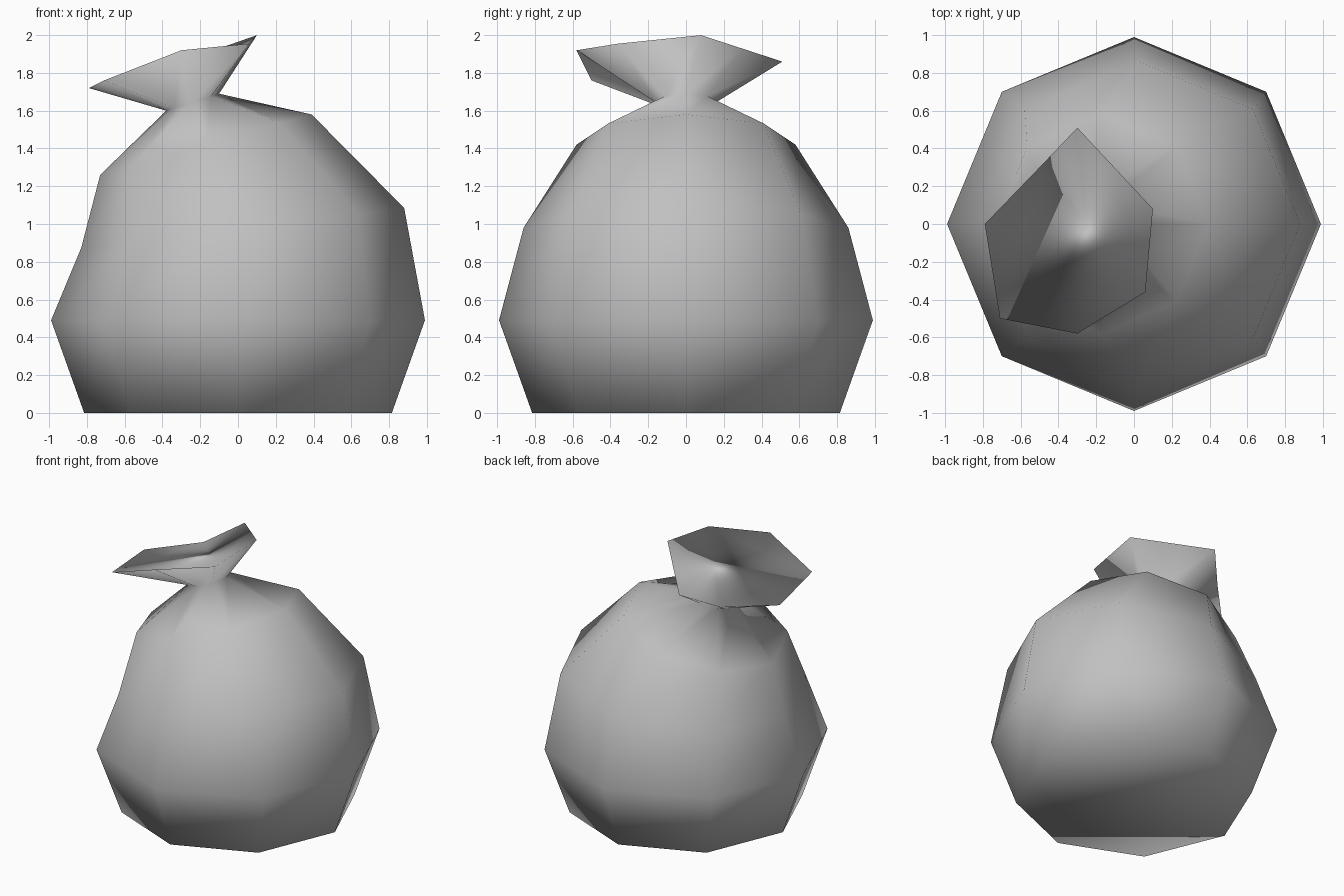
import bpy, bmesh, math

if "Cube" in bpy.data.objects:
    bpy.data.objects.remove(bpy.data.objects["Cube"])

SIDES = 8

# One plain grey for the whole sack
grey = bpy.data.materials.new("bag_grey")
grey.use_nodes = True
colour = (0.53, 0.53, 0.53, 1)
grey.diffuse_color = colour
grey.node_tree.nodes["Principled BSDF"].inputs["Base Color"].default_value = colour

bm = bmesh.new()


def ring(cx, cz, rx, ry, rise):
    """Octagonal ring centred on (cx, 0, cz), climbing by rise from centre to +x."""
    verts = []
    for i in range(SIDES):
        a = math.tau * i / SIDES
        c, s = math.cos(a), math.sin(a)
        verts.append(bm.verts.new((cx + rx * c, ry * s, cz + rise * c)))
    return verts


# Body rings from the floor up to the tied neck
rings = [
    ring(0, 0, 0.815, 0.815, 0),
    ring(0, 0.49, 0.99, 0.99, 0),
    ring(0.025, 0.98, 0.855, 0.86, 0.105),
    ring(-0.17, 1.42, 0.56, 0.58, 0.16),
    ring(-0.24, 1.645, 0.14, 0.16, 0.045),
]

# Loose flared mouth above the neck
mouth = [(0.10, 0.08, 2.0), (-0.10, 0.295, 1.93), (-0.30, 0.51, 1.86),
         (-0.50, 0.30, 1.74), (-0.79, 0.0, 1.72), (-0.71, -0.50, 1.76),
         (-0.30, -0.58, 1.92), (0.06, -0.36, 1.955)]
rings.append([bm.verts.new(p) for p in mouth])

# Skin between neighbouring rings, closed at both ends
for low, high in zip(rings, rings[1:]):
    for i in range(SIDES):
        j = (i + 1) % SIDES
        bm.faces.new((low[i], low[j], high[j], high[i]))
bm.faces.new(rings[0][::-1])
bm.faces.new(rings[-1])

for face in bm.faces:
    face.smooth = True

mesh = bpy.data.meshes.new("tied_bag")
bm.to_mesh(mesh)
bm.free()
mesh.materials.append(grey)
bag = bpy.data.objects.new("tied_bag", mesh)
bpy.context.collection.objects.link(bag)
